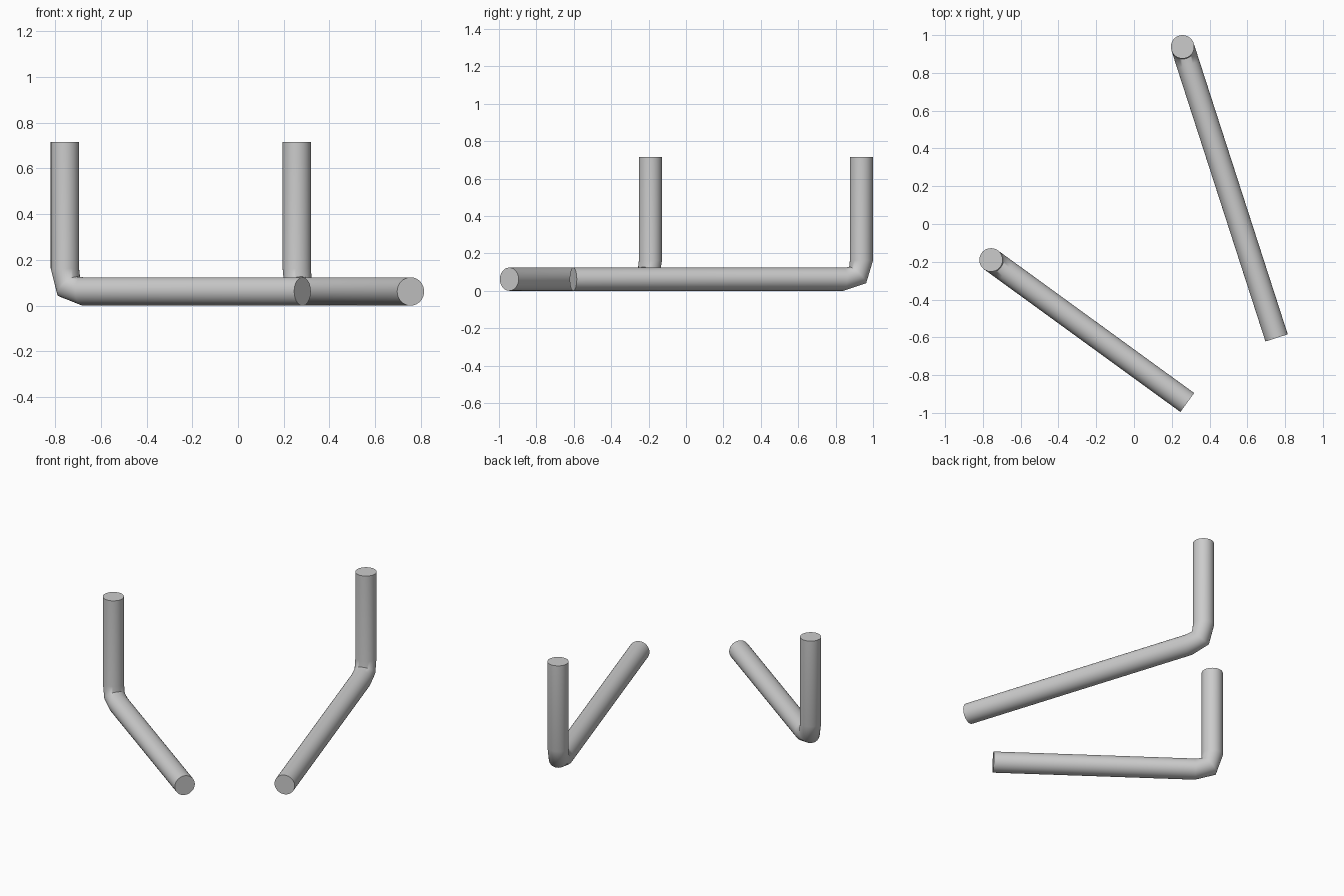
import bpy, bmesh, math
from mathutils import Vector

cube = bpy.data.objects.get("Cube")
if cube:
    bpy.data.objects.remove(cube, do_unlink=True)

RADIUS = 0.062
TOP = 0.715
BEND = 0.1        # distance from corner to each end of the elbow
CUT = 0.021       # how far the elbow's middle cuts the corner
SIDES = 32

grey = bpy.data.materials.new("plain grey")
grey.use_nodes = True
color = (0.6, 0.6, 0.6, 1)
grey.diffuse_color = color
grey.node_tree.nodes["Principled BSDF"].inputs["Base Color"].default_value = color


def bent_pipe(name, post, tip):
    """Upright post that turns through an elbow into a bar lying on the ground."""
    corner = Vector((post[0], post[1], RADIUS))
    end = Vector((tip[0], tip[1], RADIUS))
    up = Vector((0, 0, 1))
    along = (end - corner).normalized()
    side = up.cross(along)
    # ring centres with the direction of travel through each
    stations = [
        (corner + up * (TOP - RADIUS), -up),
        (corner + up * BEND, -up),
        (corner + (up + along) * CUT, (along - up).normalized()),
        (corner + along * BEND, along),
        (end, along),
    ]
    bm = bmesh.new()
    rings = []
    for centre, direction in stations:
        across = direction.cross(side)
        ring = []
        for i in range(SIDES):
            a = math.tau * i / SIDES
            ring.append(bm.verts.new(
                centre + RADIUS * (math.cos(a) * side + math.sin(a) * across)))
        rings.append(ring)
    for low, high in zip(rings, rings[1:]):
        for i in range(SIDES):
            j = (i + 1) % SIDES
            bm.faces.new((low[i], low[j], high[j], high[i]))
    # flat end caps
    bm.faces.new(rings[0])
    bm.faces.new(rings[-1])
    bmesh.ops.recalc_face_normals(bm, faces=bm.faces)
    mesh = bpy.data.meshes.new(name)
    bm.to_mesh(mesh)
    bm.free()
    mesh.materials.append(grey)
    obj = bpy.data.objects.new(name, mesh)
    bpy.context.collection.objects.link(obj)
    bpy.ops.object.select_all(action='DESELECT')
    obj.select_set(True)
    bpy.context.view_layer.objects.active = obj
    bpy.ops.object.shade_smooth_by_angle(angle=math.radians(60))


bent_pipe("right_bent_pipe", (-0.757, -0.19), (0.282, -0.945))
bent_pipe("left_bent_pipe", (0.257, 0.938), (0.755, -0.603))
